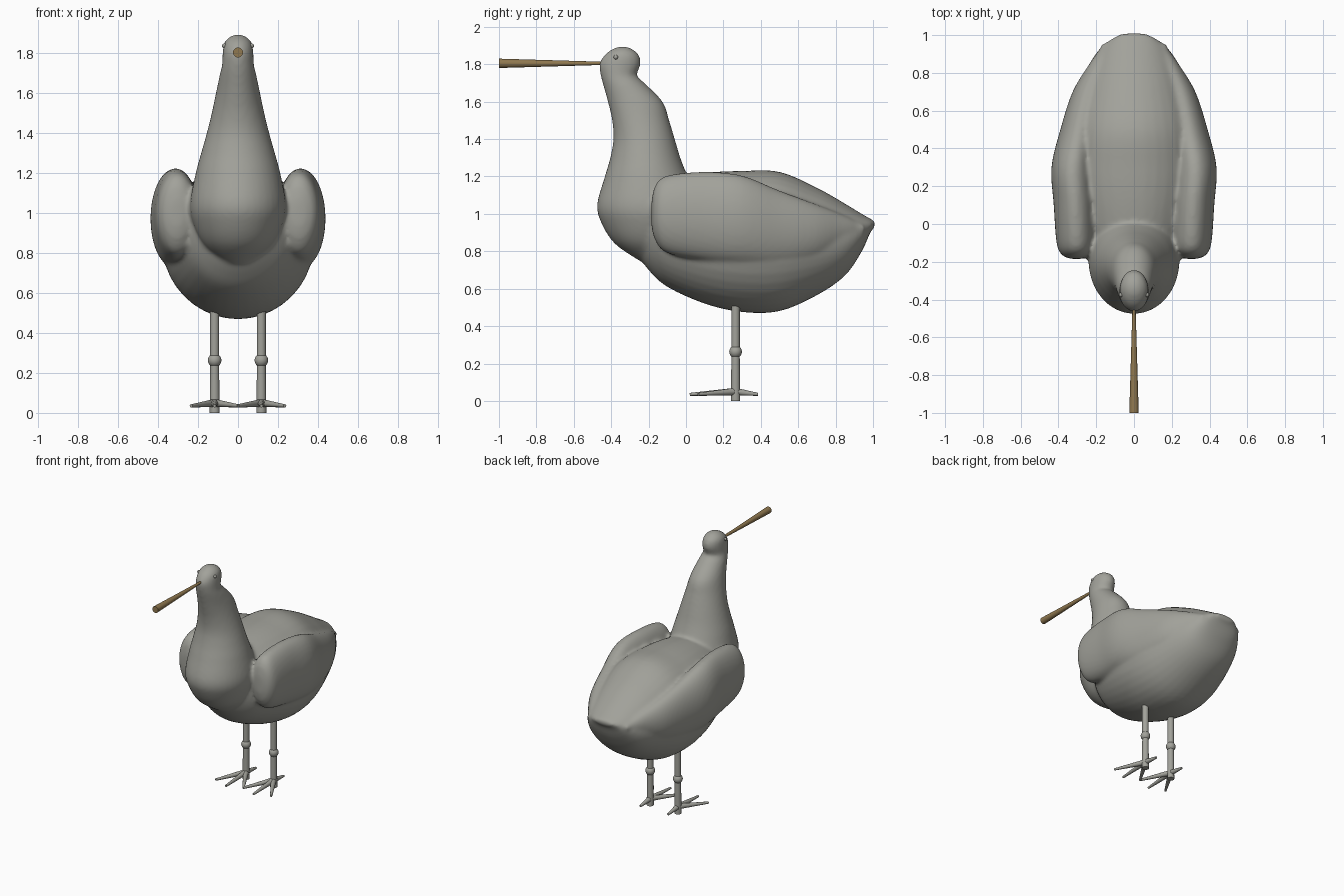
import bpy, bmesh, math
from mathutils import Vector

if "Cube" in bpy.data.objects:
    bpy.data.objects.remove(bpy.data.objects["Cube"])


def material(name, rgb):
    m = bpy.data.materials.new(name)
    m.diffuse_color = (*rgb, 1)
    m.use_nodes = True
    m.node_tree.nodes["Principled BSDF"].inputs["Base Color"].default_value = m.diffuse_color
    return m


GREY = material("grey plumage", (0.36, 0.36, 0.325))
BROWN = material("brown bill", (0.28, 0.19, 0.08))


def make(name, bm, mat):
    bmesh.ops.recalc_face_normals(bm, faces=bm.faces)
    me = bpy.data.meshes.new(name)
    bm.to_mesh(me)
    bm.free()
    me.materials.append(mat)
    for p in me.polygons:
        p.use_smooth = True
    ob = bpy.data.objects.new(name, me)
    bpy.context.collection.objects.link(ob)
    return ob


def spline(rows, steps=5):
    """Smooth the rows of numbers with a Catmull-Rom curve."""
    out = []
    for i in range(len(rows) - 1):
        a, b, c, d = (rows[max(0, min(len(rows) - 1, i + k))] for k in (-1, 0, 1, 2))
        for s in range(steps):
            t = s / steps
            out.append([0.5 * (2 * q + (r - p) * t + (2 * p - 5 * q + 4 * r - w) * t * t
                               + (3 * q - p - 3 * r + w) * t ** 3)
                        for p, q, r, w in zip(a, b, c, d)])
    return out + [rows[-1]]


def loft(bm, rows, place, sides=40):
    rings = []
    for row in spline(rows):
        rings.append([bm.verts.new(place(row, math.cos(2 * math.pi * k / sides),
                                         math.sin(2 * math.pi * k / sides)))
                      for k in range(sides)])
    for a, b in zip(rings, rings[1:]):
        for k in range(sides):
            j = (k + 1) % sides
            bm.faces.new((a[k], a[j], b[j], b[k]))
    bm.faces.new(rings[0][::-1])
    bm.faces.new(rings[-1])


def rod(name, a, b, r1, r2, mat, sides=20):
    a, b = Vector(a), Vector(b)
    bm = bmesh.new()
    bmesh.ops.create_cone(bm, cap_ends=True, segments=sides, radius1=r1, radius2=r2,
                          depth=(b - a).length)
    bm.transform((b - a).to_track_quat('Z', 'Y').to_matrix().to_4x4())
    bmesh.ops.translate(bm, vec=(a + b) / 2, verts=bm.verts)
    ob = make(name, bm, mat)
    bpy.context.view_layer.objects.active = ob
    ob.select_set(True)
    bpy.ops.object.shade_smooth_by_angle(angle=math.radians(40))
    ob.select_set(False)
    return ob


def ball(name, loc, r, mat):
    bm = bmesh.new()
    bmesh.ops.create_uvsphere(bm, u_segments=20, v_segments=12, radius=r)
    bmesh.ops.translate(bm, vec=loc, verts=bm.verts)
    return make(name, bm, mat)


# Trunk: y, bottom, top, half width
trunk = [(-0.27, 0.80, 1.05, 0.10), (-0.2, 0.70, 1.15, 0.20), (-0.1, 0.61, 1.19, 0.28),
         (0.1, 0.52, 1.22, 0.35), (0.3, 0.475, 1.23, 0.38), (0.5, 0.48, 1.225, 0.36),
         (0.7, 0.565, 1.14, 0.30), (0.85, 0.67, 1.055, 0.235), (0.94, 0.80, 1.0, 0.17),
         (0.985, 0.90, 0.975, 0.11), (1.01, 0.93, 0.96, 0.06)]
# Breast, neck and head: z, front, back, half width
neck = [(0.75, -0.25, -0.1, 0.07), (0.84, -0.38, 0, 0.17), (0.95, -0.452, 0.08, 0.225),
        (1.05, -0.475, 0.08, 0.24), (1.2, -0.434, 0.01, 0.212), (1.3, -0.405, -0.03, 0.185),
        (1.4, -0.388, -0.06, 0.157), (1.5, -0.395, -0.09, 0.132), (1.6, -0.418, -0.125, 0.111),
        (1.7, -0.446, -0.222, 0.09), (1.74, -0.456, -0.262, 0.08), (1.80, -0.463, -0.243, 0.077),
        (1.85, -0.435, -0.252, 0.07), (1.88, -0.395, -0.285, 0.046), (1.895, -0.36, -0.32, 0.015)]
# Wing: y, inner x, outer x, bottom, top
wing = [(-0.185, 0.28, 0.33, 0.94, 1.06), (-0.165, 0.23, 0.38, 0.86, 1.15),
        (-0.1, 0.20, 0.41, 0.79, 1.205), (0.1, 0.20, 0.425, 0.75, 1.225),
        (0.3, 0.21, 0.437, 0.73, 1.205), (0.5, 0.19, 0.39, 0.72, 1.125),
        (0.7, 0.16, 0.325, 0.76, 1.05), (0.85, 0.13, 0.235, 0.84, 0.99),
        (0.92, 0.125, 0.185, 0.88, 0.955), (0.955, 0.14, 0.17, 0.905, 0.94)]

bm = bmesh.new()
loft(bm, trunk, lambda r, c, s: (r[3] * c, r[0], (r[1] + r[2]) / 2 + (r[2] - r[1]) / 2 * s))
loft(bm, neck, lambda r, c, s: (r[3] * c, (r[1] + r[2]) / 2 + (r[2] - r[1]) / 2 * s, r[0]))
for side in (1, -1):
    loft(bm, wing, lambda r, c, s: (side * ((r[1] + r[2]) / 2 + (r[2] - r[1]) / 2 * c), r[0],
                                    (r[3] + r[4]) / 2 + (r[4] - r[3]) / 2 * s))
body = make("body", bm, GREY)
# Fuse trunk, neck and wings into one soft skin
fuse = body.modifiers.new("fuse", 'REMESH')
fuse.mode = 'VOXEL'
fuse.voxel_size = 0.013
fuse.use_smooth_shade = True
soft = body.modifiers.new("soften", 'SMOOTH')
soft.factor = 0.5
soft.iterations = 6

# Bill, thicker at its tip
rod("bill", (0, -0.43, 1.805), (0, -1, 1.805), 0.008, 0.025, BROWN)

# Eyes, legs and feet
for side, word in ((1, "left"), (-1, "right")):
    ball(word + "_eye", (side * 0.068, -0.375, 1.838), 0.012, GREY)
    x, y = side * 0.117, 0.265
    rod(word + "_upper_leg", (x, y, 0.26), (x, y, 0.6), 0.023, 0.023, GREY)
    rod(word + "_lower_leg", (x, y, 0), (x, y, 0.26), 0.025, 0.022, GREY)
    ball(word + "_knee", (x, y, 0.263), 0.034, GREY)
    for n, (dx, dy) in enumerate([(0, -0.245), (0.118, -0.2), (-0.118, -0.2), (0, 0.12)]):
        rod(f"{word}_toe_{n + 1}", (x, y, 0.05), (x + dx, y + dy, 0.035), 0.02, 0.008, GREY, 12)
